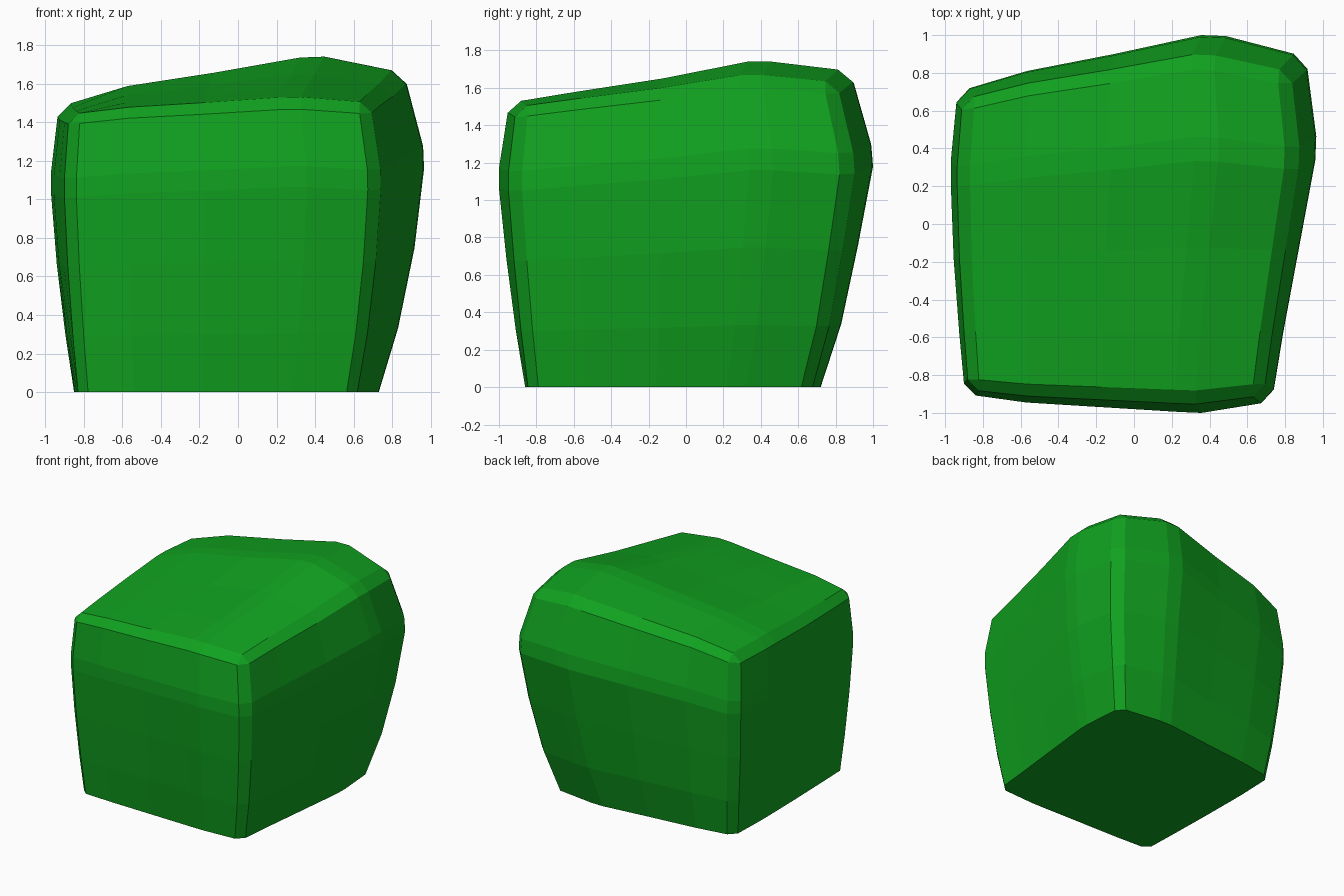
import bpy, bmesh

if "Cube" in bpy.data.objects:
    bpy.data.objects.remove(bpy.data.objects["Cube"])

KNOTS = [-1, -.6, -.1, .4, .54, 1]


def interp(table, t):
    for i in range(len(KNOTS) - 1):
        if t <= KNOTS[i + 1] or i == len(KNOTS) - 2:
            f = (t - KNOTS[i]) / (KNOTS[i + 1] - KNOTS[i])
            return table[i] + f * (table[i + 1] - table[i])


def bulge(base, peak, along_a, along_b):
    """Side of the block, swelling to its peak where both profiles peak."""
    def side(a, b):
        return base + (interp(along_a, a) - base) * (interp(along_b, b) - base) / (peak - base)
    return side


# Profiles of the five bulging sides
right = bulge(.5, .965, [.73, .79, .875, .96, .965, .91], [.73, .83, .915, .965, .96, .86])
left = bulge(-.8, -.97, [-.895, -.925, -.955, -.97, -.97, -.935], [-.85, -.895, -.94, -.97, -.97, -.93])
back = bulge(.5, 1, [.70, .81, .90, 1, .995, .885], [.72, .83, .92, 1, .99, .88])
front = bulge(-.8, -1, [-.90, -.945, -.97, -.995, -1, -.94], [-.86, -.91, -.96, -1, -1, -.945])
top = bulge(1.42, 1.745, [1.48, 1.59, 1.66, 1.74, 1.745, 1.66], [1.52, 1.58, 1.65, 1.74, 1.74, 1.69])

# Cube with chamfered upright and top edges
bm = bmesh.new()
bmesh.ops.create_cube(bm, size=2)
edges = [e for e in bm.edges if max(v.co.z for v in e.verts) > 0]
bmesh.ops.bevel(bm, geom=edges, offset=.07, segments=1, affect='EDGES', profile=.5)

# Slice at the profile points so the sides can bend
for axis in range(3):
    for k in KNOTS[1:-1]:
        co, no = [0, 0, 0], [0, 0, 0]
        co[axis], no[axis] = k, 1
        bmesh.ops.bisect_plane(bm, geom=bm.verts[:] + bm.edges[:] + bm.faces[:],
                               plane_co=co, plane_no=no, dist=1e-5)

# Push the sides out to the profiles
for vert in bm.verts:
    u, v, w = vert.co
    x0, x1 = left(v, w), right(v, w)
    y0, y1 = front(u, w), back(u, w)
    vert.co = (x0 + (x1 - x0) * (u + 1) / 2,
               y0 + (y1 - y0) * (v + 1) / 2,
               top(u, v) * (w + 1) / 2)
bmesh.ops.recalc_face_normals(bm, faces=bm.faces[:])

mesh = bpy.data.meshes.new("bush_block")
bm.to_mesh(mesh)
bm.free()
bush = bpy.data.objects.new("bush_block", mesh)
bpy.context.collection.objects.link(bush)

# Leaf green
green = bpy.data.materials.new("leaf_green")
green.diffuse_color = (.0055, .36, .014, 1)
green.use_nodes = True
green.node_tree.nodes["Principled BSDF"].inputs["Base Color"].default_value = green.diffuse_color
mesh.materials.append(green)
